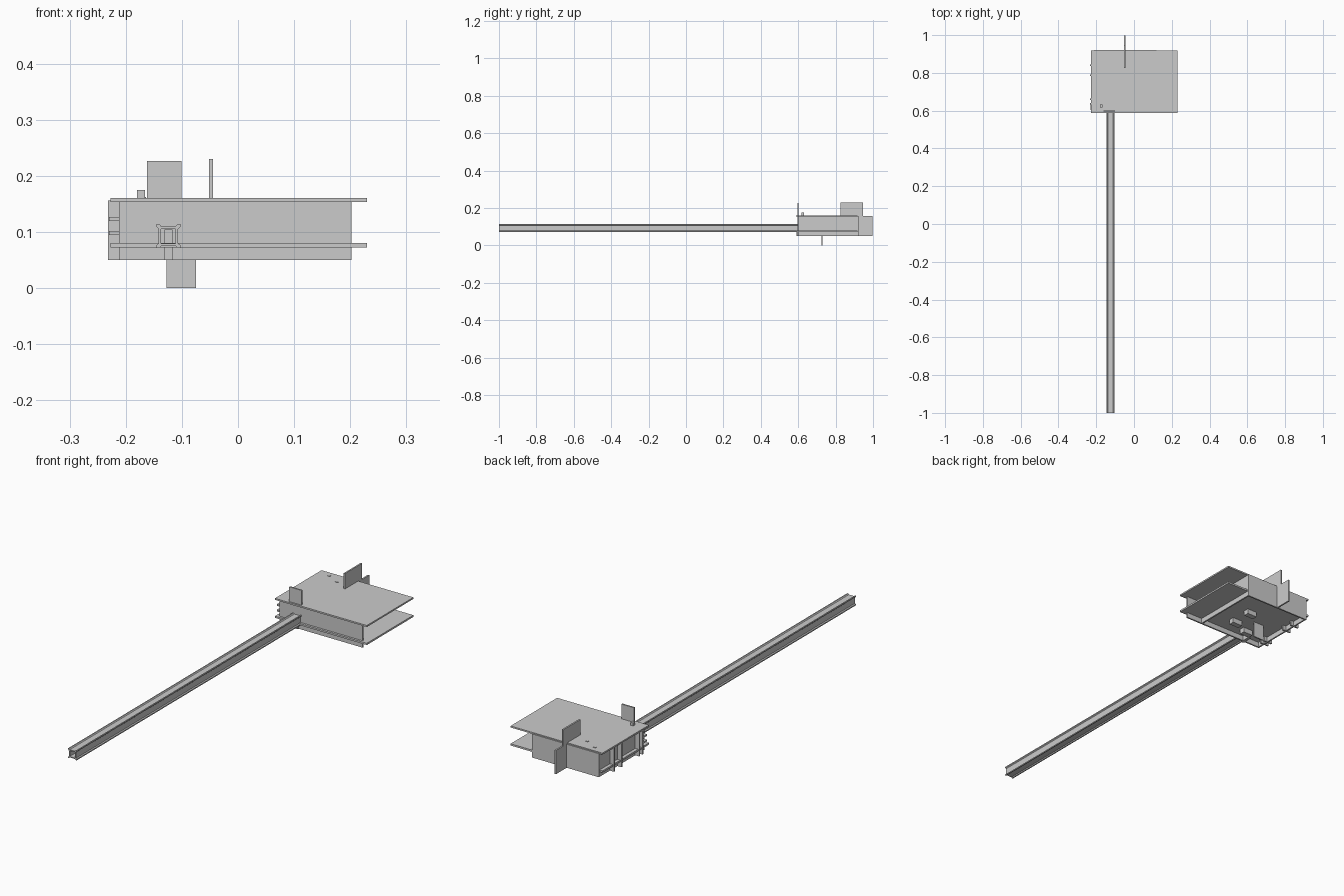
import bpy, bmesh

if "Cube" in bpy.data.objects:
    bpy.data.objects.remove(bpy.data.objects["Cube"])


def mesh_object(name, bm):
    bmesh.ops.recalc_face_normals(bm, faces=bm.faces[:])
    me = bpy.data.meshes.new(name)
    bm.to_mesh(me)
    bm.free()
    ob = bpy.data.objects.new(name, me)
    bpy.context.collection.objects.link(ob)
    return ob


def box(name, x0, x1, y0, y1, z0, z1):
    bm = bmesh.new()
    bmesh.ops.create_cube(bm, size=1)
    for v in bm.verts:
        v.co = ((x0 + x1) / 2 + v.co.x * (x1 - x0),
                (y0 + y1) / 2 + v.co.y * (y1 - y0),
                (z0 + z1) / 2 + v.co.z * (z1 - z0))
    return mesh_object(name, bm)


T = 0.007          # sheet thickness
LOW, TOP = 0.05, 0.156

# Two horizontal deck plates
box("upper_plate", -0.227, 0.23, 0.587, 0.918, 0.154, 0.161)
box("lower_plate", -0.227, 0.23, 0.587, 0.918, 0.073, 0.081)

# Upright walls between and below the plates
box("front_wall", -0.212, 0.202, 0.597, 0.597 + T, LOW, TOP)
box("back_wall", -0.212, 0.12, 0.915, 0.915 + T, LOW, TOP)
box("left_wall", -0.212, -0.212 + T, 0.604, 0.915, LOW, TOP)
box("right_wall", 0.113, 0.12, 0.604, 0.915, LOW, TOP)

# Ribs poking out through the left wall
for i, y in enumerate((0.637, 0.66, 0.787, 0.84)):
    box(f"side_rib_{i}", -0.232, -0.19, y - T / 2, y + T / 2, LOW, TOP)
for i, z in enumerate((0.095, 0.12)):
    box(f"side_rib_bridge_{i}", -0.23, -0.212, 0.604, 0.64, z, z + T)

# Tabs and blocks underneath
box("under_block_front", -0.03, 0.02, 0.675, 0.70, LOW, 0.073)
box("under_block_back", -0.03, 0.02, 0.775, 0.80, LOW, 0.073)
box("under_block_left", -0.12, -0.07, 0.64, 0.665, LOW, 0.073)
box("tube_tongue", -0.131, -0.117, 0.59, 0.64, LOW, 0.105)

# Lower blade, front upright plate, small block and top pegs
box("lower_blade", -0.127, -0.075, 0.724, 0.73, 0.0, 0.073)
box("front_upright", -0.162, -0.101, 0.595, 0.602, 0.157, 0.227)
box("small_block", -0.18, -0.166, 0.618, 0.632, 0.16, 0.175)
for i, (x, y) in enumerate(((-0.17, 0.89), (-0.11, 0.86))):
    box(f"top_peg_{i}", x - 0.006, x + 0.006, y - 0.004, y + 0.004, 0.158, 0.163)

# Stepped rear fin
bm = bmesh.new()
fin = [(0.825, 0.158), (0.825, 0.23), (0.947, 0.23), (0.947, 0.157),
       (0.998, 0.157), (0.998, LOW), (0.92, LOW), (0.92, 0.158)]
f = bm.faces.new([bm.verts.new((-0.052, y, z)) for y, z in fin])
ext = bmesh.ops.extrude_face_region(bm, geom=[f])
bmesh.ops.translate(bm, vec=(T, 0, 0),
                    verts=[e for e in ext["geom"] if isinstance(e, bmesh.types.BMVert)])
mesh_object("rear_fin", bm)

# Long hollow tube with thickened corners
a, b, c, d = 0.0215, 0.0175, 0.013, 0.0165
outer, inner = [], []
for sx, sz, flip in ((1, 1, 0), (-1, 1, 1), (-1, -1, 0), (1, -1, 1)):
    pts = [(b, c), (a, d), (a, a), (d, a), (c, b)]
    for p, q in (pts[::-1] if flip else pts):
        outer.append((sx * p, sz * q))
        inner.append((sx * min(p, c), sz * min(q, c)))
# inner corners coincide, so they are merged after building
bm = bmesh.new()
rings = [[bm.verts.new((-0.124 + x, y, 0.093 + z)) for x, z in loop]
         for loop, y in ((outer, -1.0), (outer, 0.598), (inner, 0.598), (inner, -1.0))]
n = len(outer)
for r in range(4):
    p, q = rings[r], rings[(r + 1) % 4]
    for i in range(n):
        j = (i + 1) % n
        bm.faces.new((p[i], p[j], q[j], q[i]))
bmesh.ops.remove_doubles(bm, verts=bm.verts[:], dist=0.0002)
mesh_object("long_tube", bm)
